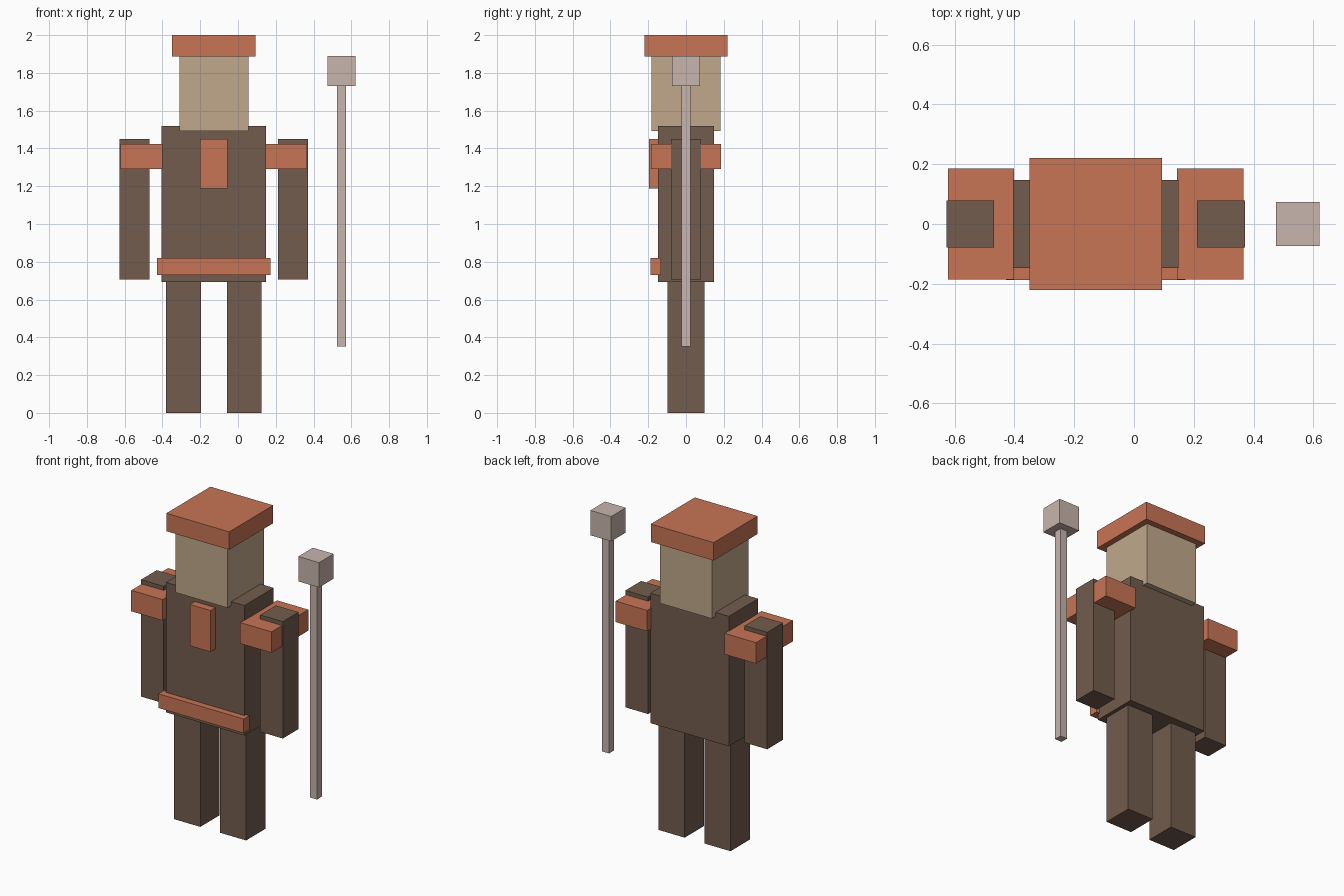
import bpy
import bmesh
from mathutils import Vector

cube = bpy.data.objects.get("Cube")
if cube:
    bpy.data.objects.remove(cube, do_unlink=True)


def make_material(name, rgb):
    mat = bpy.data.materials.new(name)
    mat.use_nodes = True
    mat.diffuse_color = (*rgb, 1)
    mat.node_tree.nodes["Principled BSDF"].inputs["Base Color"].default_value = (*rgb, 1)
    return mat


brown = make_material("dark brown cloth", (0.171, 0.107, 0.074))
orange = make_material("burnt orange trim", (0.578, 0.178, 0.091))
tan = make_material("tan skin", (0.533, 0.397, 0.258))
grey = make_material("pale grey staff", (0.578, 0.462, 0.423))

BODY_X = -0.128  # centre line of the figure


def box(name, mat, centre, size):
    """Axis-aligned block with its origin at its centre."""
    bm = bmesh.new()
    bmesh.ops.create_cube(bm, size=1)
    bmesh.ops.scale(bm, vec=Vector(size), verts=bm.verts)
    mesh = bpy.data.meshes.new(name)
    bm.to_mesh(mesh)
    bm.free()
    mesh.materials.append(mat)
    obj = bpy.data.objects.new(name, mesh)
    obj.location = centre
    bpy.context.collection.objects.link(obj)
    return obj


# Torso, head and hat
box("torso", brown, (BODY_X, 0, 1.105), (0.552, 0.294, 0.826))
box("head", tan, (BODY_X, 0, 1.69), (0.366, 0.366, 0.396))
box("hat", orange, (BODY_X, 0, 1.943), (0.442, 0.442, 0.114))

# Chest panel and belt on the front
box("chest_panel", orange, (BODY_X, -0.167, 1.319), (0.144, 0.058, 0.263))
box("belt", orange, (BODY_X, -0.16, 0.774), (0.6, 0.056, 0.09))

# Paired limbs and shoulder pads
for side, s in (("left", 1), ("right", -1)):
    box(side + "_leg", brown, (BODY_X + s * 0.161, 0, 0.348), (0.184, 0.194, 0.696))
    box(side + "_arm", brown, (BODY_X + s * 0.419, 0, 1.078), (0.159, 0.158, 0.743))
    box(side + "_shoulder_pad", orange, (BODY_X + s * 0.383, 0, 1.357), (0.221, 0.37, 0.133))

# Staff held beside the left arm
box("staff_shaft", grey, (0.548, 0, 1.042), (0.049, 0.049, 1.38))
box("staff_head", grey, (0.548, 0, 1.81), (0.146, 0.146, 0.158))
